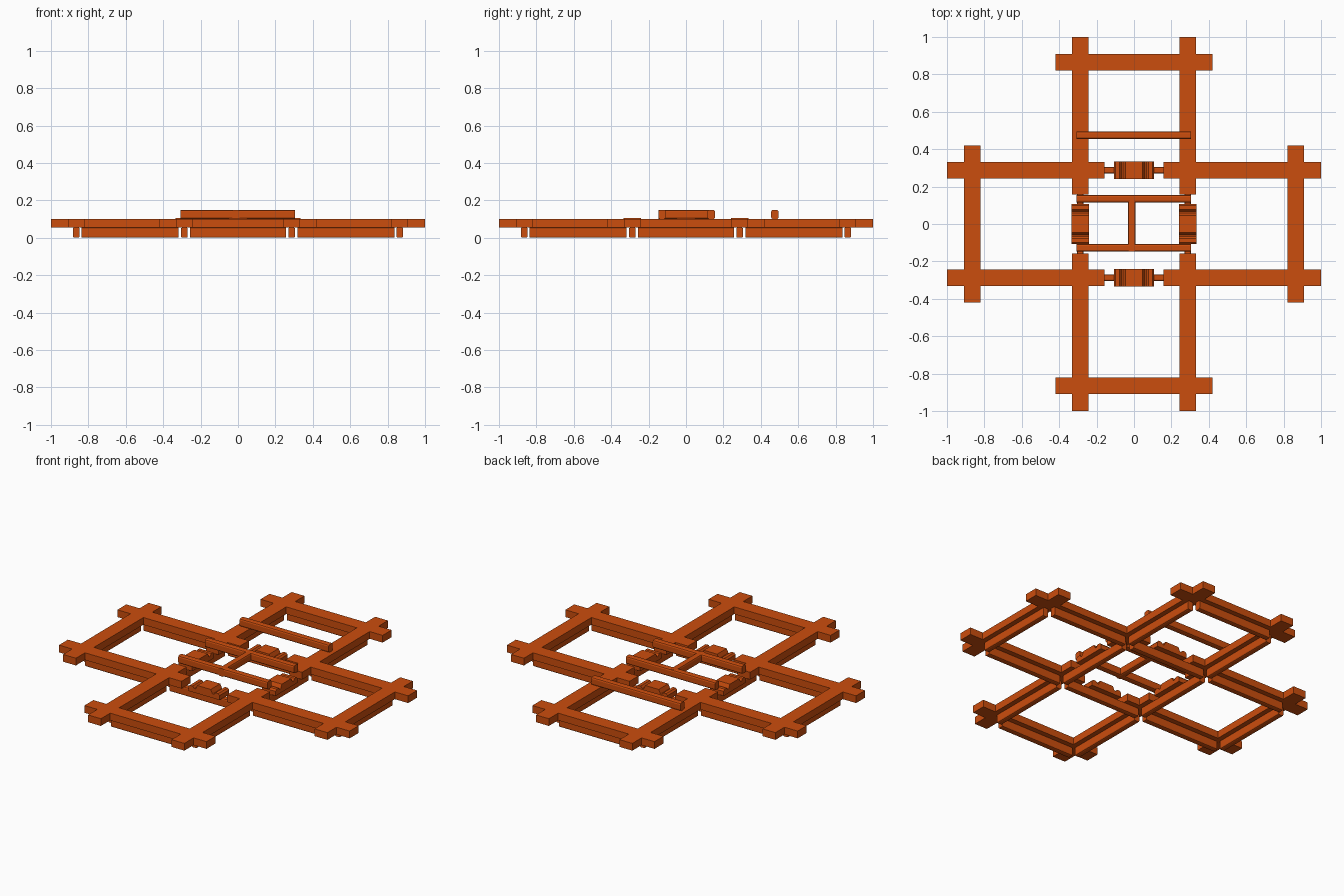
import bpy
import bmesh
from math import pi
from mathutils import Matrix, Vector

if "Cube" in bpy.data.objects:
    bpy.data.objects.remove(bpy.data.objects["Cube"])

orange = bpy.data.materials.new("burnt_orange")
orange.use_nodes = True
orange.diffuse_color = (0.6, 0.075, 0.004, 1)
orange.node_tree.nodes["Principled BSDF"].inputs["Base Color"].default_value = orange.diffuse_color

INNER, OUTER = 0.287, 0.865   # centre lines of the grid
TURN = Matrix.Rotation(pi / 2, 4, "Z")


def finish(bm, name, along_y):
    if along_y:
        bm.transform(TURN)
    bmesh.ops.recalc_face_normals(bm, faces=bm.faces)
    mesh = bpy.data.meshes.new(name)
    bm.to_mesh(mesh)
    bm.free()
    mesh.materials.append(orange)
    obj = bpy.data.objects.new(name, mesh)
    bpy.context.collection.objects.link(obj)
    return obj


def bar(name, start, end, side, width, low, high, along_y=False, chamfer=0):
    """Bar running along x at y = side; along_y turns it a quarter turn."""
    bm = bmesh.new()
    bmesh.ops.create_cube(bm, size=1)
    bm.transform(Matrix.Translation(((start + end) / 2, side, (low + high) / 2))
                 @ Matrix.Diagonal((end - start, width, high - low, 1)))
    if chamfer:
        edges = [e for e in bm.edges
                 if abs(e.verts[0].co.x - e.verts[1].co.x) > width]
        bmesh.ops.bevel(bm, geom=edges, offset=chamfer, segments=2,
                        profile=0.5, affect="EDGES")
    return finish(bm, name, along_y)


def clip(name, side, along_y):
    """Ridged clip: a humped profile extruded across the grid line."""
    half = [(0.107, 0.055), (0.107, 0.083), (0.098, 0.093), (0.078, 0.093),
            (0.068, 0.08), (0.058, 0.08), (0.046, 0.105)]
    profile = half + [(-x, z) for x, z in reversed(half)]
    bm = bmesh.new()
    face = bm.faces.new([bm.verts.new((x, side - 0.047, z)) for x, z in profile])
    grown = bmesh.ops.extrude_face_region(bm, geom=[face])["geom"]
    bmesh.ops.translate(bm, vec=Vector((0, 0.094, 0)),
                        verts=[v for v in grown if isinstance(v, bmesh.types.BMVert)])
    return finish(bm, name, along_y)


for along_y in (False, True):
    axis = "lengthwise" if along_y else "crosswise"
    for s in (-1, 1):
        # Broad upper beams
        for a, b in ((-1, -0.157), (0.157, 1)):
            bar(axis + "_arm_beam", a, b, s * INNER, 0.088, 0.055, 0.1, along_y)
        bar(axis + "_end_beam", -0.42, 0.42, s * OUTER, 0.088, 0.055, 0.1, along_y)
        # Narrow runners underneath, with gaps at the crossings
        for a, b in ((-0.838, -0.317), (-0.257, 0.257), (0.317, 0.838)):
            bar(axis + "_runner", a, b, s * INNER, 0.036, 0, 0.055, along_y, 0.008)
        bar(axis + "_end_runner", -0.257, 0.257, s * OUTER, 0.036, 0, 0.055, along_y, 0.008)
        clip(axis + "_clip", s * INNER, along_y)

# Loose rails lying on top
for name, y in (("front_rail", -0.128), ("back_rail", 0.135), ("loose_rail", 0.475)):
    bar(name, -0.308, 0.305, y, 0.04, 0.1, 0.149, chamfer=0.01)
bar("centre_rail", -0.148, 0.148, 0.011, 0.04, 0.1, 0.149, along_y=True, chamfer=0.01)
